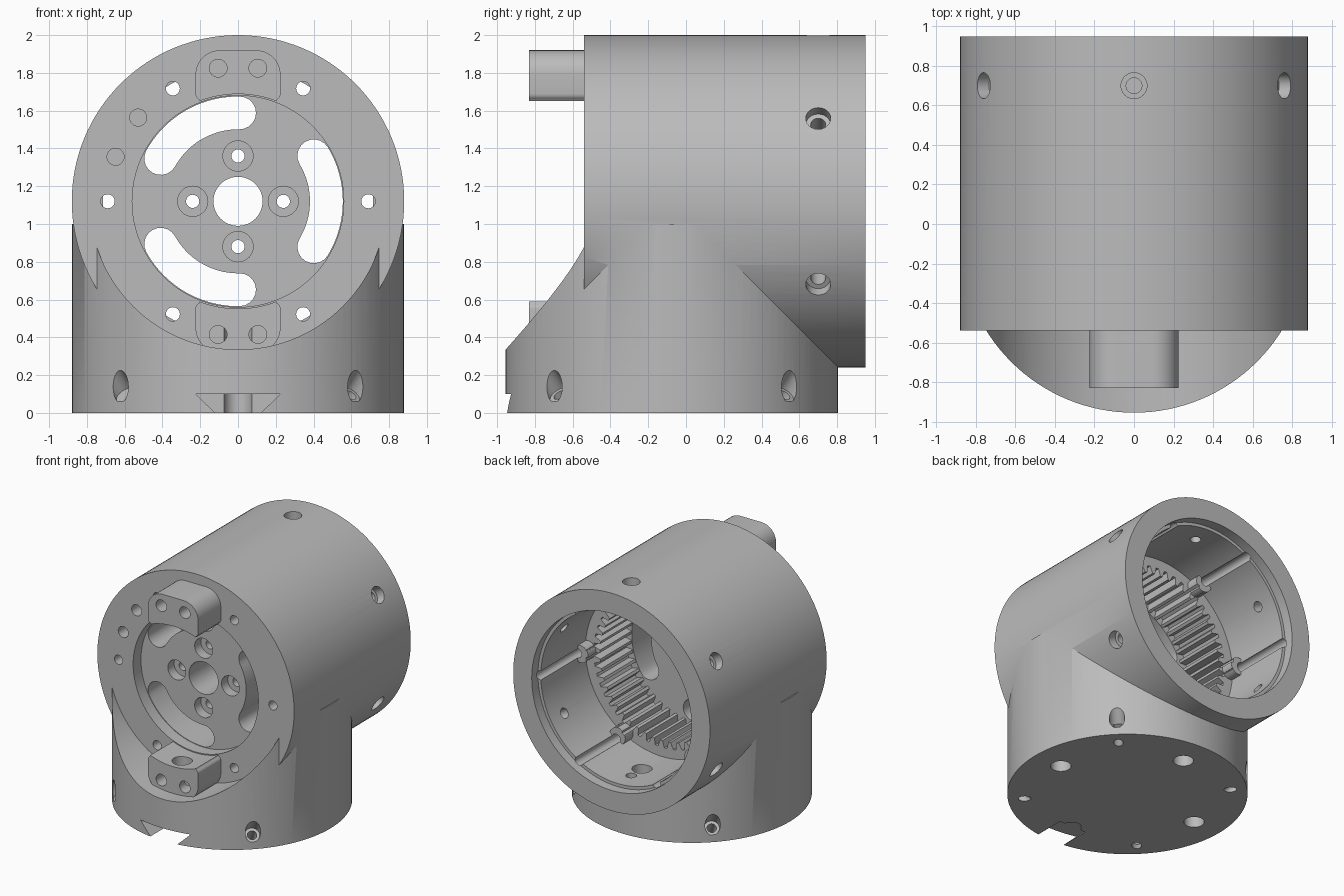
import bpy
import bmesh
from math import sin, cos, pi, radians
from mathutils import Vector

if "Cube" in bpy.data.objects:
    bpy.data.objects.remove(bpy.data.objects["Cube"], do_unlink=True)

R = 0.88          # outer radius of both tubes
ZC = 1.12         # height of the horizontal axis
YB = -0.075       # centre of the base
FACE = -0.54      # front face of the housing
BACK = 0.95


def add_cyl(bm, p0, p1, r, seg=24):
    p0, p1 = Vector(p0), Vector(p1)
    d = p1 - p0
    m = d.to_track_quat('Z', 'Y').to_matrix().to_4x4()
    m.translation = (p0 + p1) / 2
    bmesh.ops.create_cone(bm, cap_ends=True, segments=seg, radius1=r,
                          radius2=r, depth=d.length, matrix=m)


def add_prism(bm, outline, y0, y1):
    """Extrude an (x, z) outline along y."""
    face = bm.faces.new([bm.verts.new((x, y0, z)) for x, z in outline])
    ext = bmesh.ops.extrude_face_region(bm, geom=[face])
    verts = [g for g in ext["geom"] if isinstance(g, bmesh.types.BMVert)]
    bmesh.ops.translate(bm, verts=verts, vec=(0, y1 - y0, 0))
    bmesh.ops.recalc_face_normals(bm, faces=bm.faces)


def make(name, cyls=(), prisms=()):
    bm = bmesh.new()
    for c in cyls:
        add_cyl(bm, *c)
    for p in prisms:
        add_prism(bm, *p)
    me = bpy.data.meshes.new(name)
    bm.to_mesh(me)
    bm.free()
    ob = bpy.data.objects.new(name, me)
    bpy.context.scene.collection.objects.link(ob)
    return ob


def combine(target, tool, op='DIFFERENCE'):
    mod = target.modifiers.new("join", 'BOOLEAN')
    mod.operation = op
    mod.solver = 'EXACT'
    mod.object = tool
    bpy.context.view_layer.objects.active = target
    bpy.ops.object.modifier_apply(modifier=mod.name)
    bpy.data.objects.remove(tool, do_unlink=True)


def polar(r, deg):
    a = radians(deg)
    return r * cos(a), ZC + r * sin(a)


def arc(cx, cz, r, a0, a1, n):
    return [(cx + r * cos(radians(a0 + (a1 - a0) * i / n)),
             cz + r * sin(radians(a0 + (a1 - a0) * i / n))) for i in range(n + 1)]


def along_y(x, z, y0, y1, r, seg=24):
    return ((x, y0, z), (x, y1, z), r, seg)


def cut(name, cyls=(), prisms=()):
    combine(body, make(name, cyls, prisms))


# Horizontal housing joined to the scooped vertical base
body = make("elbow_housing", [along_y(0, ZC, FACE, BACK, R, 128)])
base = make("base", [((0, YB, 0), (0, YB, 1.0), R, 128)])
combine(base, make("scoop", [along_y(0, ZC, -1.3, FACE + 0.01, 0.785, 128)]))
combine(body, base, 'UNION')

# Front lugs, upper and mirrored lower
lug = (arc(0, 0, 0.568, 111, 69, 12) + arc(0.19, 0.57, 0.035, -60, 0, 4)
       + arc(0.095, 0.67, 0.13, 0, 90, 10) + arc(-0.095, 0.67, 0.13, 90, 180, 10)
       + arc(-0.19, 0.57, 0.035, 180, 240, 4))
for s in (1, -1):
    shape = [(x, ZC + s * z) for x, z in lug]
    combine(body, make("lug", prisms=[(shape, -0.83, -0.5)]), 'UNION')

# Rear bore with a wider mouth
cut("bore", [along_y(0, ZC, 0.3, 1.3, 0.69, 96)])
cut("mouth", [along_y(0, ZC, 0.87, 1.3, 0.715, 96)])

# Screw ears standing on the ring gear
six = [polar(0.665, 60 * i) for i in range(6)]
combine(body, make("ears", [along_y(x, z, 0.2, 0.4, 0.07) for x, z in six]), 'UNION')

# Internal ring gear
TEETH = 48
gear = []
for i in range(TEETH):
    for f, r in ((0.0, 0.56), (0.3, 0.56), (0.5, 0.615), (0.8, 0.615)):
        gear.append(polar(r, 360 * (i + f) / TEETH))
cut("gear_teeth", prisms=[(gear, -0.1, 0.6)])

# Front recess
cut("recess", [along_y(0, ZC, -0.7, -0.44, 0.56, 96)])

# Three curved slots through the front plate
slots = []
for mid in (0, 120, 240):
    a0, a1 = mid - 31, mid + 31
    ex, ez = polar(0.468, a1)
    sx, sz = polar(0.468, a0)
    slots.append((arc(0, ZC, 0.555, a0, a1, 20)
                  + arc(ex, ez, 0.087, a1, a1 + 180, 10)[1:-1]
                  + arc(0, ZC, 0.381, a1, a0, 20)
                  + arc(sx, sz, 0.087, a0 + 180, a0 + 360, 10)[1:-1], -0.6, 0.1))
cut("slots", prisms=slots)

# Centre hole and four counterbored screw holes in the plate
four = [polar(0.24, 90 * i) for i in range(4)]
cut("plate_holes", [along_y(0, ZC, -0.6, 0.1, 0.13, 48)]
    + [along_y(x, z, -0.6, 0.1, 0.035) for x, z in four])
cut("plate_counterbores", [along_y(x, z, -0.6, -0.36, 0.08, 32) for x, z in four])

# Long screw channels, locating holes and lug holes
cut("channels", [along_y(*polar(0.69, 60 * i), -0.7, 0.88, 0.037) for i in range(6)])
cut("locating_holes", [along_y(*polar(0.69, a), -0.6, -0.42, 0.045) for a in (140, 160)]
    + [along_y(x, ZC + z, -1.0, -0.7, 0.047)
       for x in (-0.105, 0.105) for z in (-0.705, 0.705)])

# Six radial counterbored holes near the back
for name, r, r_in in (("radial_holes", 0.04, 0.6), ("radial_counterbores", 0.066, 0.81)):
    tools = []
    for i in range(6):
        (x0, z0), (x1, z1) = polar(r_in, 30 + 60 * i), polar(1.0, 30 + 60 * i)
        tools.append(((x0, 0.7, z0), (x1, 0.7, z1), r, 24))
    cut(name, tools)

# Slanted base screws, entering at the side and leaving underneath
for name, r, t0, t1 in (("slant_holes", 0.035, -0.4, 1.3), ("slant_counterbores", 0.057, 0.68, 2.2)):
    tools = []
    for i in range(4):
        a = pi / 4 + i * pi / 2
        ends = []
        for t in (t0, t1):
            d = 0.755 + 0.125 * t
            ends.append((d * cos(a), YB + d * sin(a), 0.14 * t))
        tools.append((ends[0], ends[1], r, 24))
    cut(name, tools)

# Vertical holes under the base and the dovetail notch at its front edge
cut("base_holes", [((0.637 * cos(i * pi / 2), YB + 0.637 * sin(i * pi / 2), -0.1),
                    (0.637 * cos(i * pi / 2), YB + 0.637 * sin(i * pi / 2), 0.63),
                    0.075, 32) for i in range(4)])
notch = [(-0.11, -0.01), (0.11, -0.01), (0.225, 0.1), (-0.225, 0.1)]
cut("dovetail", prisms=[(notch, -1.2, -0.7)])

# Single grey finish
mat = bpy.data.materials.new("machined_grey")
mat.use_nodes = True
grey = (0.5, 0.5, 0.5, 1)
mat.diffuse_color = grey
mat.node_tree.nodes["Principled BSDF"].inputs["Base Color"].default_value = grey
body.data.materials.clear()
body.data.materials.append(mat)
for p in body.data.polygons:
    p.material_index = 0

bpy.ops.object.select_all(action='DESELECT')
body.select_set(True)
bpy.context.view_layer.objects.active = body
bpy.ops.object.shade_smooth_by_angle(angle=radians(30))
